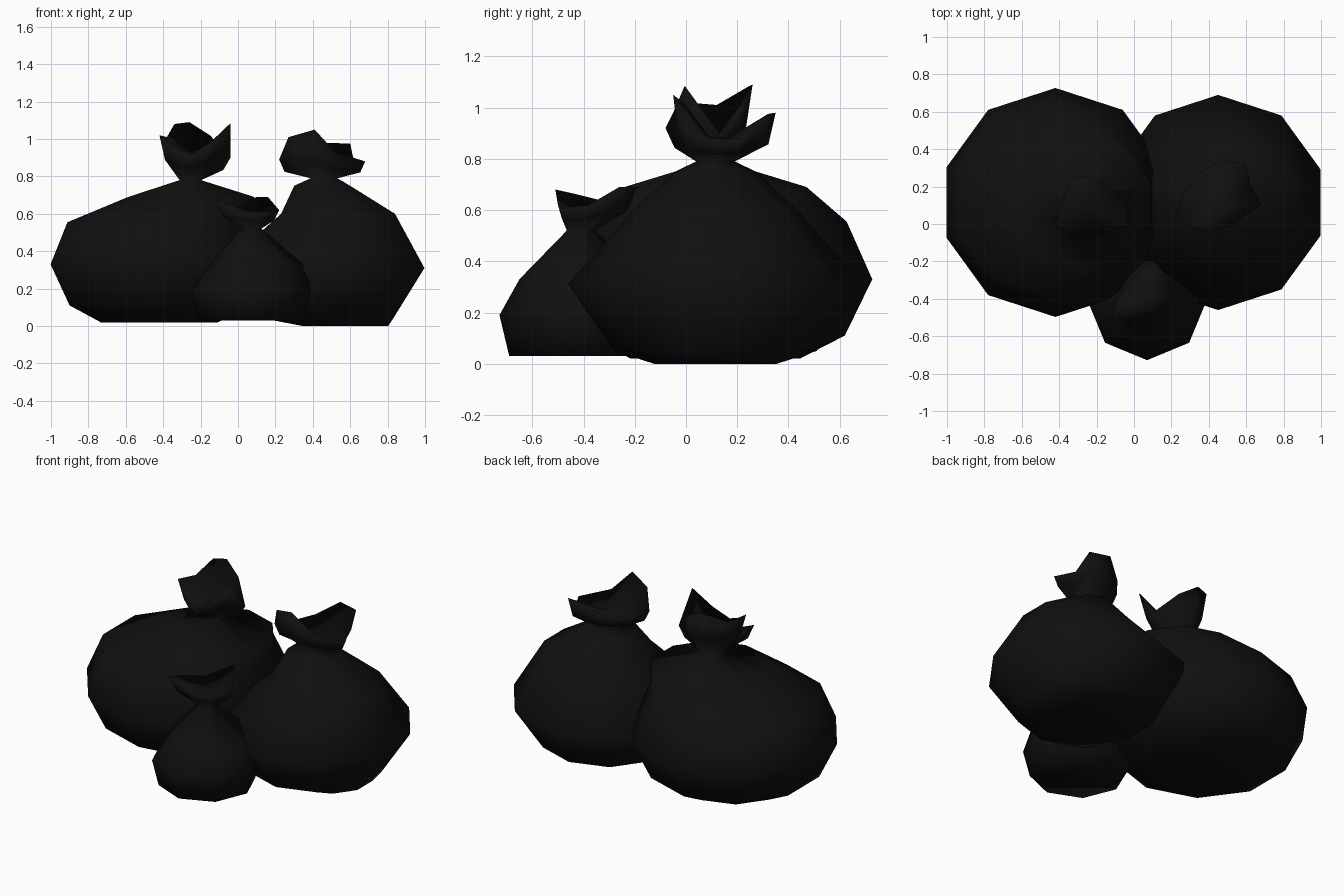
import bpy, bmesh, math
from mathutils import Vector

if "Cube" in bpy.data.objects:
    bpy.data.objects.remove(bpy.data.objects["Cube"])

black = bpy.data.materials.new("black plastic")
black.diffuse_color = (0.005, 0.005, 0.005, 1)
black.use_nodes = True
black.node_tree.nodes["Principled BSDF"].inputs["Base Color"].default_value = black.diffuse_color


def make_bag(name, sides, rings, rim, flare=0.82, lift=0.45):
    """Stacked rings (x, y, z, radius) up to the tied neck, then a ragged open top."""
    bm = bmesh.new()
    loops = []
    for x, y, z, r in rings:
        angles = [math.pi / 2 + 2 * math.pi * k / sides for k in range(sides)]
        loops.append([bm.verts.new((x + r * math.cos(a), y + r * math.sin(a), z)) for a in angles])
    # ragged top: a flared middle loop and the uneven rim
    nx, ny, nz, _ = rings[-1]
    neck = Vector((nx, ny, nz))
    middle = []
    for p in rim:
        d = Vector(p) - neck
        middle.append(bm.verts.new(neck + Vector((d.x * flare, d.y * flare, d.z * lift))))
    loops.append(middle)
    loops.append([bm.verts.new(p) for p in rim])
    # walls
    for low, high in zip(loops, loops[1:]):
        for k in range(sides):
            n = (k + 1) % sides
            bm.faces.new((low[k], low[n], high[n], high[k]))
    # flat base and the hollow inside of the top
    bm.faces.new(loops[0][::-1])
    pit = bm.verts.new(neck + Vector((0, 0, 0.06)))
    top = loops[-1]
    for k in range(sides):
        bm.faces.new((top[k], top[(k + 1) % sides], pit))
    bmesh.ops.recalc_face_normals(bm, faces=bm.faces)
    mesh = bpy.data.meshes.new(name)
    bm.to_mesh(mesh)
    bm.free()
    mesh.materials.append(black)
    mesh.shade_smooth()
    obj = bpy.data.objects.new(name, mesh)
    bpy.context.collection.objects.link(obj)
    return obj


# large bag on the left
make_bag("large_bag", 10,
         [(-.42, .115, .02, .33), (-.42, .115, .11, .505), (-.42, .115, .33, .612),
          (-.425, .115, .555, .512), (-.25, .115, .69, .355), (-.255, .115, .78, .06)],
         [(-.26, .26, 1.09), (-.34, .24, 1.08), (-.38, .12, 1.01), (-.42, 0, 1.02),
          (-.32, -.06, .95), (-.25, -.08, .92), (-.15, -.05, .98), (-.04, -.005, 1.085),
          (-.04, .13, .9), (-.15, .22, 1.02)])

# medium bag on the right
make_bag("medium_bag", 10,
         [(.575, .115, 0, .24), (.46, .115, .05, .395), (.45, .115, .31, .575),
          (.535, .115, .6, .32), (.45, .115, .75, .157), (.46, .115, .79, .075)],
         [(.47, .35, .98), (.35, .27, .9), (.27, .17, .88), (.22, .05, .89),
          (.27, 0, 1.01), (.41, -.05, 1.05), (.52, 0, .93), (.68, .1, .88),
          (.62, .22, .88), (.6, .32, .975)], flare=.88, lift=.35)

# small bag in front
make_bag("small_bag", 8,
         [(.07, -.41, .03, .28), (.07, -.41, .19, .318), (.1, -.40, .33, .25),
          (.07, -.41, .52, .055)],
         [(.1, -.19, .69), (-.02, -.3, .63), (-.1, -.42, .66), (-.12, -.51, .68),
          (.03, -.5, .62), (.13, -.47, .61), (.22, -.38, .62), (.16, -.26, .69)])
